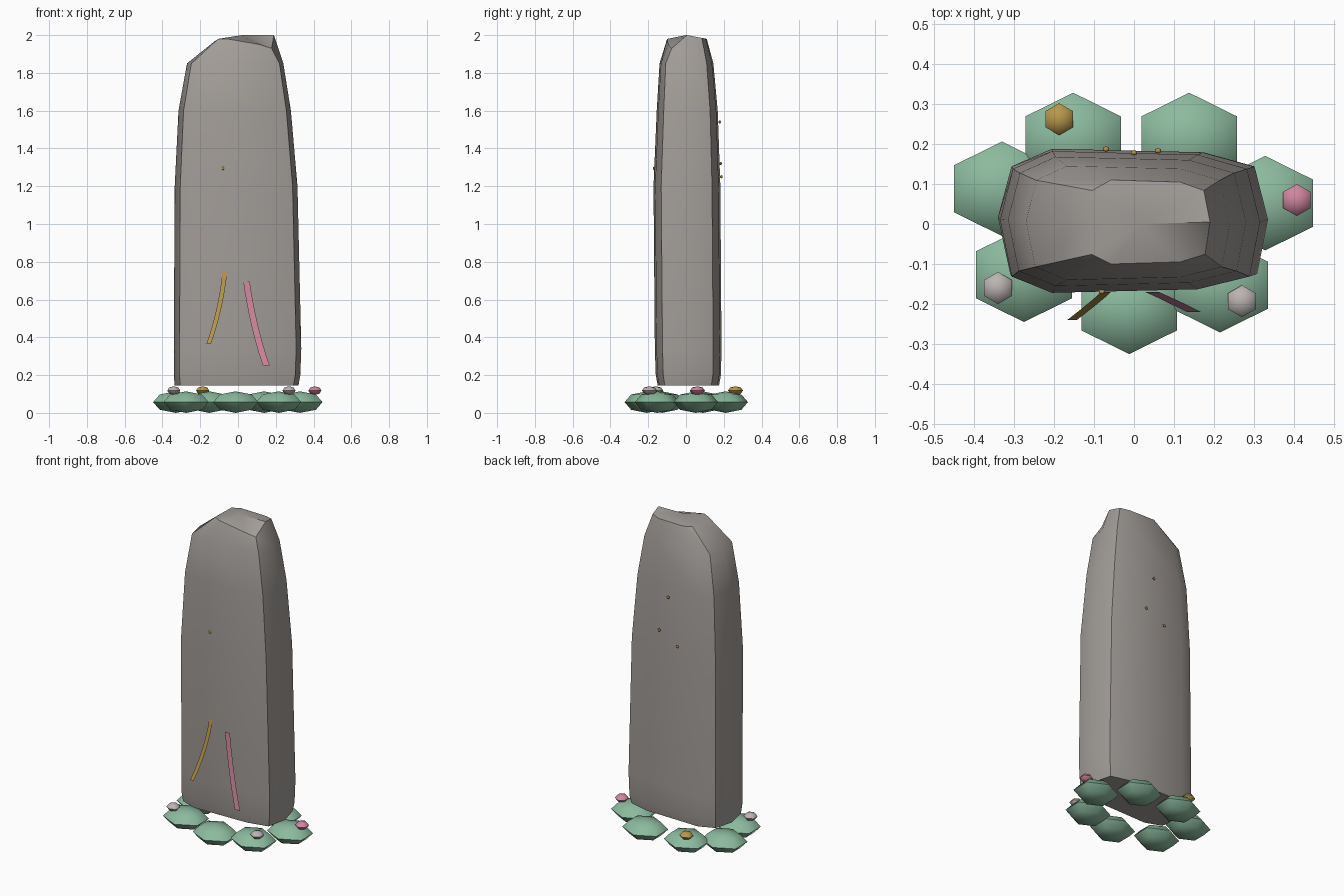
import bpy, bmesh, math
from mathutils import Vector

if "Cube" in bpy.data.objects:
    bpy.data.objects.remove(bpy.data.objects["Cube"])


def material(name, rgb):
    m = bpy.data.materials.new(name)
    m.use_nodes = True
    m.diffuse_color = (*rgb, 1)
    bsdf = next(n for n in m.node_tree.nodes if n.type == "BSDF_PRINCIPLED")
    bsdf.inputs["Base Color"].default_value = (*rgb, 1)
    return m


STONE = material("warm grey stone", (0.36, 0.335, 0.315))
GREEN = material("sage green", (0.26, 0.49, 0.34))
GOLD = material("old gold", (0.48, 0.31, 0.07))
PINK = material("dusty pink", (0.62, 0.24, 0.34))
SILVER = material("pale grey", (0.49, 0.45, 0.44))


def finish(name, bm, mat, angle):
    bmesh.ops.recalc_face_normals(bm, faces=bm.faces)
    mesh = bpy.data.meshes.new(name)
    bm.to_mesh(mesh)
    bm.free()
    mesh.materials.append(mat)
    obj = bpy.data.objects.new(name, mesh)
    bpy.context.collection.objects.link(obj)
    bpy.ops.object.select_all(action="DESELECT")
    obj.select_set(True)
    bpy.context.view_layer.objects.active = obj
    bpy.ops.object.shade_smooth_by_angle(angle=math.radians(angle))
    return obj


# Standing stone: one rounded outline lofted through levels
outline = [(-.6, 1), (.52, .95), (.9, .75), (1, 0), (.92, -.77),
           (.52, -.95), (-.6, -1), (-.91, -.77), (-1, .03), (-.9, .75)]
# height, left edge, right edge, front edge, back edge
levels = [(.145, -.335, .32, -.15, .175),
          (.2, -.34, .33, -.16, .185),
          (.34, -.34, .335, -.165, .188),
          (1.2, -.335, .315, -.172, .182),
          (1.6, -.315, .28, -.155, .168),
          (1.85, -.27, .24, -.14, .145),
          (1.98, -.12, .19, -.1, .11)]
# Uneven broken crown, chipped at the front on the +x side
crown = [0, 0, .005, .02, -.05, -.03, 0, 0, -.01, 0]


def build_stone():
    bm = bmesh.new()
    rings = []
    for z, x0, x1, y0, y1 in levels:
        ring = []
        for i, (u, v) in enumerate(outline):
            dz = crown[i] if z == levels[-1][0] else 0
            ring.append(bm.verts.new(((x0 + x1) / 2 + u * (x1 - x0) / 2,
                                      (y0 + y1) / 2 + v * (y1 - y0) / 2, z + dz)))
        rings.append(ring)
    n = len(outline)
    for a, b in zip(rings, rings[1:]):
        for i in range(n):
            bm.faces.new((a[i], a[(i + 1) % n], b[(i + 1) % n], b[i]))
    bm.faces.new(rings[0])
    peak = bm.verts.new((.02, 0, 2))
    for i in range(n):
        bm.faces.new((rings[-1][i], rings[-1][(i + 1) % n], peak))
    finish("standing_stone", bm, STONE, 42)


build_stone()


# Six-sided pebbles: squashed low-poly spheres
def pebble(name, centre, radii, mat):
    bm = bmesh.new()
    bmesh.ops.create_uvsphere(bm, u_segments=6, v_segments=4, radius=1)
    bmesh.ops.scale(bm, vec=Vector(radii), verts=bm.verts)
    bmesh.ops.translate(bm, vec=Vector(centre), verts=bm.verts)
    finish(name, bm, mat, 60)


# Ring of moss pads around the foot
pads = [(-.33, .088), (-.152, .21), (.138, .21), (.328, .052),
        (.215, -.153), (-.012, -.207), (-.275, -.127)]
for i, (x, y) in enumerate(pads):
    pebble(f"moss_pad_{i + 1}", (x, y, .057), (.138, .118, .057), GREEN)

# Small beads resting on the pads
for name, x, y, mat in [("gold_bead", -.187, .262, GOLD), ("pink_bead", .407, .06, PINK),
                        ("grey_bead_right", -.34, -.16, SILVER),
                        ("grey_bead_left", .27, -.193, SILVER)]:
    pebble(name, (x, y, .118), (.04, .04, .023), mat)

# Gold flecks set into the faces
for i, (x, y, z) in enumerate([(0, .178, 1.54), (.06, .183, 1.32),
                               (-.07, .187, 1.25), (-.08, -.169, 1.295)]):
    pebble(f"gold_fleck_{i + 1}", (x, y, z), (.009, .007, .009), GOLD)


# Curved ribbons trailing away from the front face
def ribbon(name, start, bend, end, widths, mat, steps=8):
    bm = bmesh.new()
    a, b, c = Vector(start), Vector(bend), Vector(end)
    prev = None
    for i in range(steps + 1):
        t = i / steps
        p = a * (1 - t) ** 2 + b * 2 * t * (1 - t) + c * t * t
        half = Vector((widths[0] * (1 - t) + widths[1] * t, 0, 0)) / 2
        pair = (bm.verts.new(p - half), bm.verts.new(p + half))
        if prev:
            bm.faces.new((prev[0], pair[0], pair[1], prev[1]))
        prev = pair
    finish(name, bm, mat, 40)


ribbon("gold_ribbon", (-.07, -.17, .745), (-.09, -.19, .55), (-.155, -.24, .365),
       (.025, .024), GOLD)
ribbon("pink_ribbon", (.045, -.17, .695), (.08, -.185, .45), (.15, -.22, .25),
       (.034, .036), PINK)
